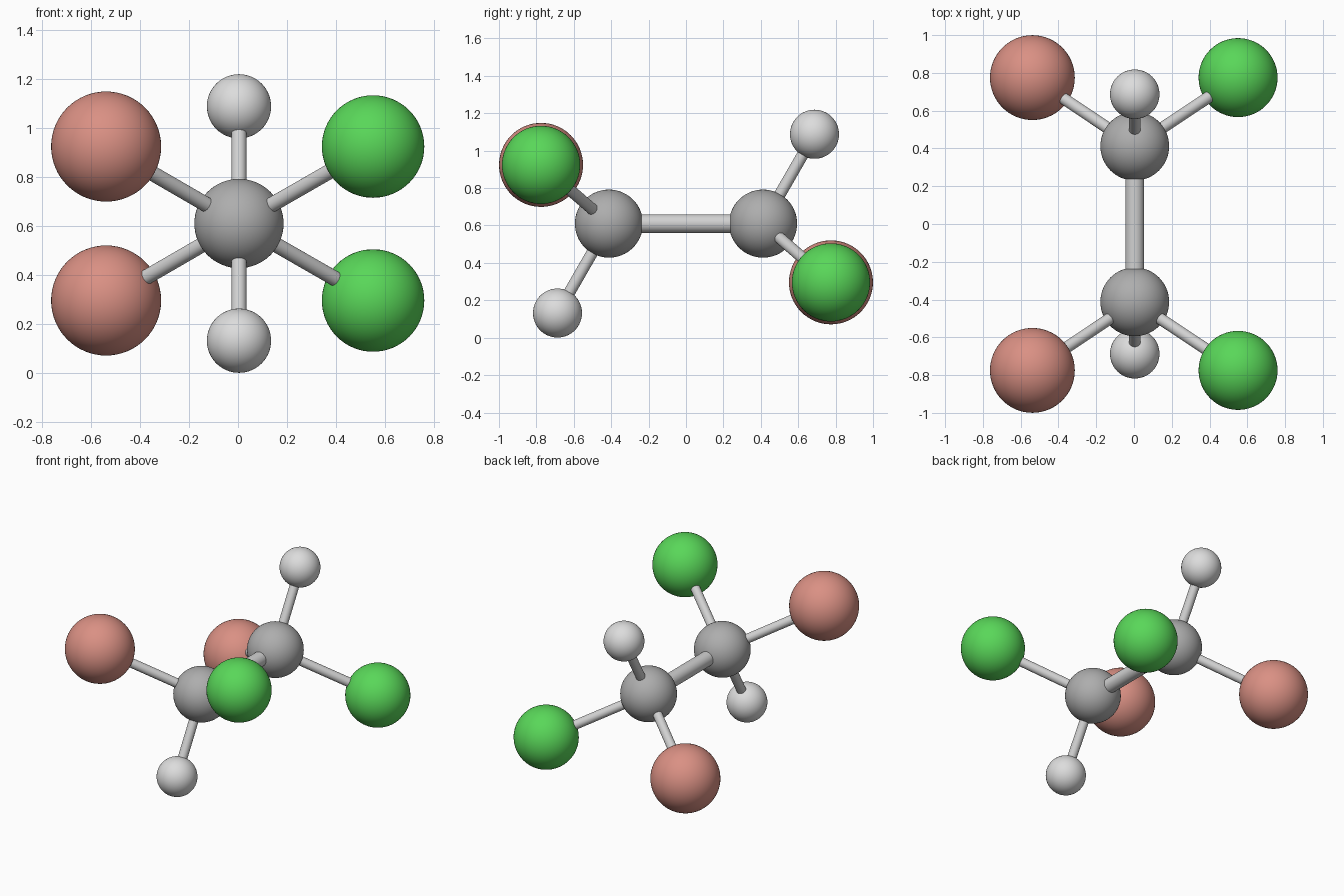
import bpy
from mathutils import Vector

if "Cube" in bpy.data.objects:
    bpy.data.objects.remove(bpy.data.objects["Cube"])


def material(name, rgb):
    m = bpy.data.materials.new(name)
    m.diffuse_color = (*rgb, 1.0)
    m.use_nodes = True
    m.node_tree.nodes["Principled BSDF"].inputs["Base Color"].default_value = m.diffuse_color
    return m


GREY = material("mid grey", (0.42, 0.42, 0.42))
WHITE = material("off white", (0.72, 0.72, 0.72))
GREEN = material("green", (0.10, 0.68, 0.10))
SALMON = material("salmon", (0.70, 0.28, 0.23))
BOND = material("bond grey", (0.64, 0.64, 0.64))


def finish(name, mat):
    ob = bpy.context.object
    ob.name = name
    ob.data.materials.append(mat)
    bpy.ops.object.shade_smooth_by_angle()


def atom(name, pos, radius, mat):
    bpy.ops.mesh.primitive_uv_sphere_add(segments=64, ring_count=32, radius=radius, location=pos)
    finish(name, mat)


def bond(name, a, b, radius):
    d = b - a
    bpy.ops.mesh.primitive_cylinder_add(vertices=32, radius=radius, depth=d.length,
                                        location=(a + b) / 2,
                                        rotation=d.to_track_quat('Z', 'Y').to_euler())
    finish(name, BOND)


MID_Z = 0.61
CX = 0.004
# Substituents on each carbon: name, x, y, height below/above the middle, radius, colour
ARMS = [
    ("bromine", -0.538, 0.775, -0.314, 0.2245, SALMON),
    ("chlorine", 0.551, 0.775, -0.314, 0.209, GREEN),
    ("hydrogen", CX, 0.687, 0.478, 0.131, WHITE),
]

# Two halves, the front one turned upside down relative to the back one
for s, side in ((1, "back"), (-1, "front")):
    c = Vector((CX, 0.412 * s, MID_Z))
    atom(f"{side}_carbon", c, 0.182, GREY)
    for name, x, y, dz, r, mat in ARMS:
        p = Vector((x, y * s, MID_Z + dz * s))
        atom(f"{side}_{name}", p, r, mat)
        bond(f"{side}_{name}_bond", c, p, 0.031)

# Thicker central bond
bond("central_bond", Vector((CX, -0.412, MID_Z)), Vector((CX, 0.412, MID_Z)), 0.05)
